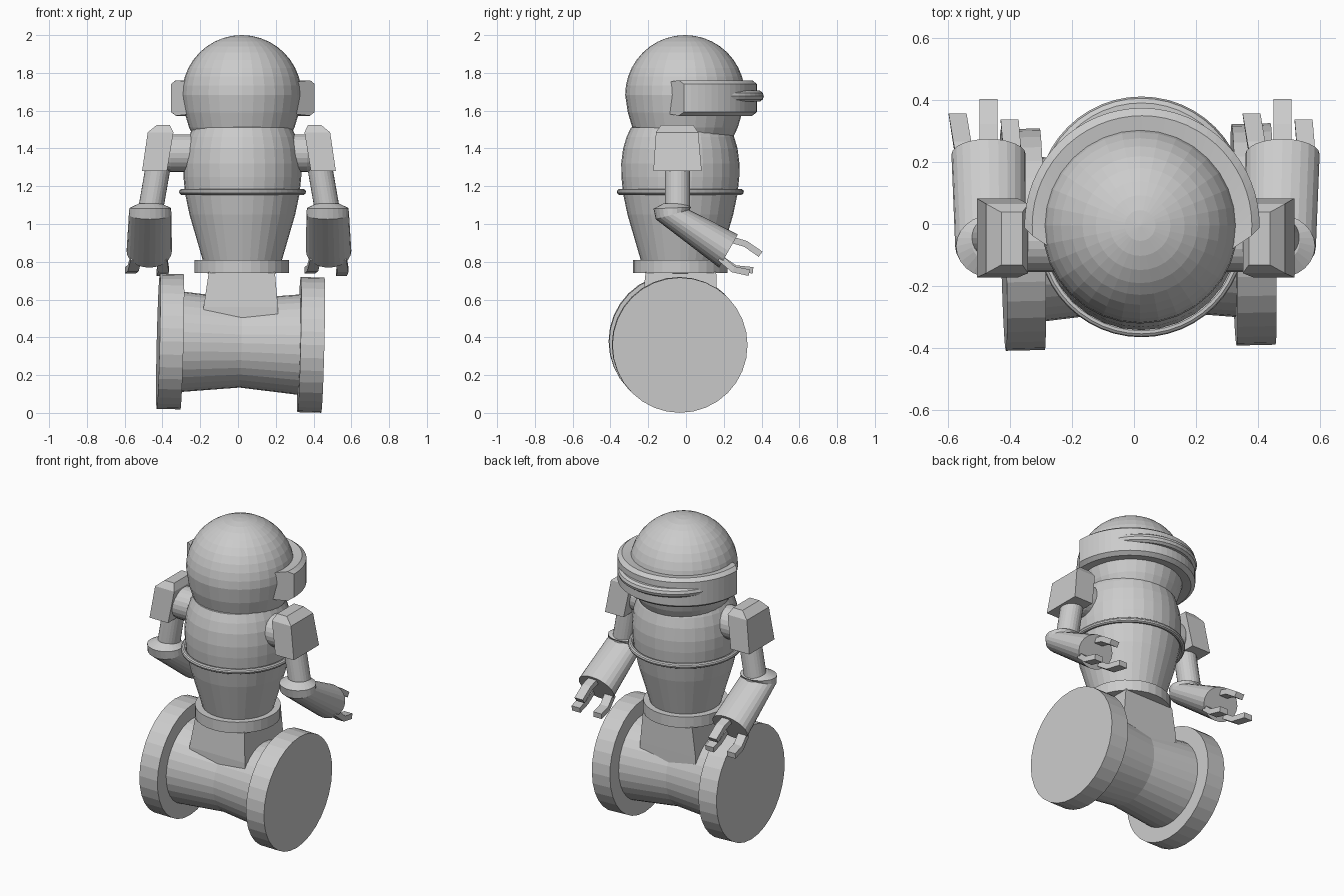
import bpy, bmesh
from math import pi, sin, cos, radians
from mathutils import Vector, Matrix

if "Cube" in bpy.data.objects:
    bpy.data.objects.remove(bpy.data.objects["Cube"])

CX = 0.02   # body axis in x
MX = 0.005  # mid plane of the arms


def loft(name, rings):
    """Skin a list of equal-length closed rings and cap both ends."""
    bm = bmesh.new()
    vs = [[bm.verts.new(p) for p in r] for r in rings]
    n = len(rings[0])
    for a, b in zip(vs, vs[1:]):
        for i in range(n):
            j = (i + 1) % n
            bm.faces.new((a[i], a[j], b[j], b[i]))
    bm.faces.new(vs[0][::-1])
    bm.faces.new(vs[-1])
    bmesh.ops.recalc_face_normals(bm, faces=bm.faces)
    me = bpy.data.meshes.new(name)
    bm.to_mesh(me)
    bm.free()
    ob = bpy.data.objects.new(name, me)
    bpy.context.collection.objects.link(ob)
    return ob


def ellipse(c, u, v, n=32):
    c, u, v = Vector(c), Vector(u), Vector(v)
    return [c + u * cos(2 * pi * i / n) + v * sin(2 * pi * i / n) for i in range(n)]


def turned(name, profile, x, y, n=32):
    """Revolve (radius, z) pairs about a vertical axis."""
    return loft(name, [ellipse((x, y, z), (r, 0, 0), (0, r, 0), n) for r, z in profile])


def axle_part(name, profile, mat=Matrix(), n=32):
    """Revolve (x, radius) pairs about the x axis."""
    ob = loft(name, [ellipse((x, 0, 0), (0, r, 0), (0, 0, r), n) for x, r in profile])
    ob.data.transform(mat)
    return ob


def rect(x, y, z, hx, hy, dz=0):
    return [Vector((x + a * hx, y + b * hy, z)) for a, b in ((-1, -1), (1, -1), (1, 1), (-1, 1))]


def torus(name, loc, major, minor):
    bpy.ops.mesh.primitive_torus_add(location=loc, major_radius=major, minor_radius=minor,
                                     major_segments=48, minor_segments=10)
    bpy.context.object.name = name


# Head: dome over a slightly tapering lower part
dome = [(0.317 * cos(radians(a)), 1.683 + 0.317 * sin(radians(a))) for a in range(0, 90, 9)]
turned("head", [(0.2, 1.42), (0.25, 1.45), (0.279, 1.51), (0.303, 1.59)] + dome + [(0.003, 2.0)],
       CX, -0.005)

# Torso, trim ring and waist collar
turned("torso", [(0.2, 0.76), (0.21, 0.81), (0.245, 0.93), (0.28, 1.05), (0.303, 1.16),
                 (0.312, 1.25), (0.313, 1.32), (0.303, 1.4), (0.285, 1.46), (0.262, 1.51),
                 (0.2, 1.53)], CX + 0.003, -0.03)
torus("torso_ring", (CX + 0.004, -0.03, 1.17), 0.32, 0.016)
turned("waist_collar", [(0.25, 0.74), (0.25, 0.81)], CX, -0.03)
turned("waist_underside", [(0.05, 0.72), (0.14, 0.727), (0.2, 0.745)], CX, -0.03)

# Visor: bevelled band around the face with slanted ends
section = [(0.29, -0.085), (0.355, -0.094), (0.38, -0.075), (0.38, 0.075), (0.355, 0.094), (0.29, 0.085)]
rings = []
for i in range(33):
    ring = []
    for r, z in section:
        a0 = radians(-1 - 16 * (0.38 - r) / 0.09)
        a = a0 + (pi - 2 * a0) * i / 32
        ring.append((CX + 0.006 + r * cos(a), -0.005 + r * sin(a), 1.667 + z))
    rings.append(ring)
loft("visor", rings)
torus("visor_eye_strip", (CX + 0.004, 0.075, 1.677), 0.307, 0.03)

# Wheel base: slightly tilted axle with a waisted hub and two wheels
d = Vector((0.747, 0.017, -0.018))
base = Matrix.Translation((0.0135, -0.042, 0.369)) @ Vector((1, 0, 0)).rotation_difference(d).to_matrix().to_4x4()
axle_part("axle_hub", [(-0.312, 0.266), (0, 0.235), (0.312, 0.266)], base)
for side, s in (("left", -1), ("right", 1)):
    axle_part("wheel_" + side, [(s * 0.31, 0.358), (s * 0.436, 0.358)], base)
loft("waist_block", [rect(0.015, -0.035, 0.4, 0.2, 0.2), rect(0.015, -0.035, 0.56, 0.197, 0.198),
                     rect(CX, -0.027, 0.745, 0.175, 0.187)])

# Arms
for side, s in (("left", -1), ("right", 1)):
    def px(x):
        return MX + s * x

    axle_part("shoulder_joint_" + side, [(px(0.2), 0.1), (px(0.36), 0.1), (px(0.42), 0.08)],
              Matrix.Translation((0, -0.055, 1.375)), 24)
    loft("shoulder_block_" + side, [rect(px(0.447), -0.045, 1.28, 0.066, 0.128),
                                    rect(px(0.415), -0.047, 1.485, 0.068, 0.112),
                                    rect(px(0.4), -0.047, 1.525, 0.034, 0.085)])
    loft("upper_arm_" + side, [ellipse((px(x), -0.045, z), (0.067, 0, 0), (0, 0.067, 0), 24)
                               for x, z in ((0.425, 1.32), (0.472, 1.05))])
    # Forearm runs from a level elbow face to a slanted wrist face
    loft("forearm_" + side, [
        ellipse((px(0.47), -0.06, 1.108), (0.06, 0, 0), (0, 0.06, 0), 24),
        ellipse((px(0.47), -0.072, 1.085), (0.11, 0, 0), (0, 0.1, 0.004), 24),
        ellipse((px(0.47), -0.072, 1.05), (0.113, 0, 0), (0, 0.088, 0.025), 24),
        ellipse((px(0.475), 0.225, 0.857), (0.12, 0, 0), (0, 0.05, 0.088), 24)])
    # Three bent fingers; both hands share the same layout
    hand_x = px(0.475)
    fingers = {
        "inner": [(-0.07, 0.18, 0.82), (-0.085, 0.26, 0.765), (-0.1, 0.355, 0.755)],
        "upper": [(0, 0.23, 0.92), (0, 0.315, 0.895), (0, 0.395, 0.84)],
        "outer": [(0.065, 0.18, 0.82), (0.075, 0.25, 0.76), (0.068, 0.335, 0.742)]}
    for label, path in fingers.items():
        rings = []
        for i, p in enumerate(path):
            t = Vector(path[min(i + 1, 2)]) - Vector(path[max(i - 1, 0)])
            nrm = Vector((0, -t.z, t.y)).normalized() * 0.017
            w = Vector((0.029, 0, 0))
            c = Vector(p) + Vector((hand_x, 0, 0))
            rings.append([c - w - nrm, c + w - nrm, c + w + nrm, c - w + nrm])
        loft(f"finger_{label}_{side}", rings)
